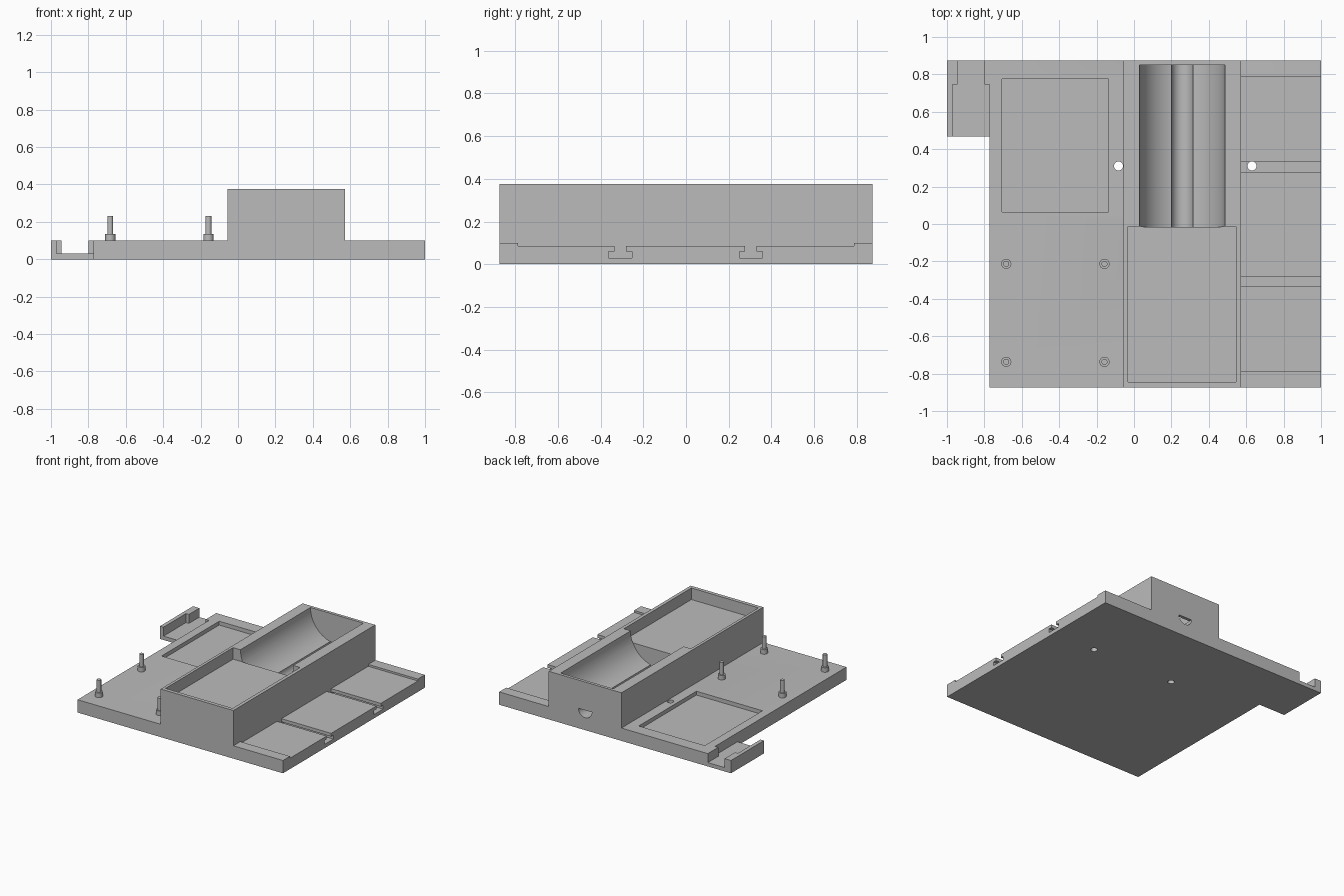
import bpy
import bmesh
from math import cos, sin, pi
from mathutils import Matrix, Vector

cube = bpy.data.objects.get("Cube")
if cube:
    bpy.data.objects.remove(cube, do_unlink=True)

GREY = (0.5, 0.5, 0.5, 1.0)
grey = bpy.data.materials.new("plain_grey")
grey.use_nodes = True
grey.diffuse_color = GREY
grey.node_tree.nodes["Principled BSDF"].inputs["Base Color"].default_value = GREY


def make_object(name, bm):
    bmesh.ops.recalc_face_normals(bm, faces=bm.faces)
    mesh = bpy.data.meshes.new(name)
    bm.to_mesh(mesh)
    bm.free()
    mesh.materials.append(grey)
    obj = bpy.data.objects.new(name, mesh)
    bpy.context.collection.objects.link(obj)
    return obj


def prism(name, profile, axis, start, end):
    """Extrude a 2D profile along x, y or z; the other two axes keep their order."""
    bm = bmesh.new()
    verts = []
    for point in profile:
        co = list(point)
        co.insert("xyz".index(axis), start)
        verts.append(bm.verts.new(co))
    face = bm.faces.new(verts)
    extruded = bmesh.ops.extrude_face_region(bm, geom=[face])["geom"]
    move = Vector([end - start if a == axis else 0 for a in "xyz"])
    bmesh.ops.translate(bm, vec=move,
                        verts=[g for g in extruded if isinstance(g, bmesh.types.BMVert)])
    return make_object(name, bm)


def rect(x0, x1, y0, y1):
    return [(x0, y0), (x1, y0), (x1, y1), (x0, y1)]


def arc(x, y, radius, start, sweep, steps):
    return [(x + radius * cos(start + sweep * i / steps),
             y + radius * sin(start + sweep * i / steps)) for i in range(steps + 1)]


def cut(target, cutter):
    cutter.hide_render = True
    mod = target.modifiers.new("cut", "BOOLEAN")
    mod.operation = "DIFFERENCE"
    mod.solver = "EXACT"
    mod.object = cutter
    bpy.context.view_layer.objects.active = target
    bpy.ops.object.modifier_apply(modifier=mod.name)
    bpy.data.objects.remove(cutter, do_unlink=True)


def smooth(obj):
    bpy.ops.object.select_all(action="DESELECT")
    obj.select_set(True)
    bpy.context.view_layer.objects.active = obj
    bpy.ops.object.shade_smooth_by_angle(angle=pi / 6)


BACK = 0.874
TOP = 0.1          # plate thickness
ROOF = 0.375       # housing height
LEFT, RIGHT = -0.055, 0.572
MID = 0.258        # trough centre line

# Base plate with the corner tab
plate = prism("base_plate", [(-0.772, -BACK), (1, -BACK), (1, BACK), (-1, BACK),
                             (-1, 0.468), (-0.772, 0.468)], "z", 0, TOP)

# Stepped channel in the corner tab
cut(plate, prism("tab_channel", [(-0.97, 0.4), (-0.772, 0.4), (-0.772, 0.745),
                                 (-0.80, 0.745), (-0.80, 1), (-0.945, 1),
                                 (-0.945, 0.745), (-0.97, 0.745)], "z", 0.03, 0.2))

# Shallow rectangular recess
cut(plate, prism("plate_recess", rect(-0.705, -0.135, 0.065, 0.775), "z", 0.07, 0.2))

# Lowered side deck with two T-slots
deck = [(-0.788, 0.2), (-0.788, 0.085)]
for y in (-0.308, 0.304):
    tee = [(0.027, 0.085), (0.027, 0.06), (0.054, 0.06), (0.054, 0.03)]
    deck += [(y - w, z) for w, z in tee]
    deck += [(y + w, z) for w, z in reversed(tee)]
deck += [(0.788, 0.085), (0.788, 0.2)]
cut(plate, prism("side_slots", deck, "x", RIGHT, 1.1))

# Through holes
for x in (-0.083, 0.631):
    cut(plate, prism("screw_hole", arc(x, 0.31, 0.024, 0, 2 * pi, 32)[:-1],
                     "z", -0.1, 0.2))

# Raised housing with the front tray and the round trough
housing = prism("housing", rect(LEFT, RIGHT, -BACK, BACK), "z", TOP, ROOF)
cut(housing, prism("tray", rect(-0.033, 0.545, -0.845, -0.013), "z", 0.285, 0.5))
cut(housing, prism("trough", arc(MID, ROOF, 0.228, 0, 2 * pi, 64)[:-1],
                   "y", -0.015, 0.85))

# Half-round groove that leaves through the back wall
for part in (housing, plate):
    cut(part, prism("groove", arc(MID, 0.155, 0.058, pi, pi, 24), "y", -0.015, 1))

for part in (plate, housing):
    smooth(part)

# Stepped mounting pins
for x in (-0.683, -0.158):
    for y in (-0.213, -0.737):
        bm = bmesh.new()
        for radius, z0, z1 in ((0.027, TOP, 0.135), (0.016, 0.135, 0.23)):
            bmesh.ops.create_cone(bm, cap_ends=True, segments=32, radius1=radius,
                                  radius2=radius, depth=z1 - z0,
                                  matrix=Matrix.Translation((x, y, (z0 + z1) / 2)))
        smooth(make_object("mounting_pin", bm))
